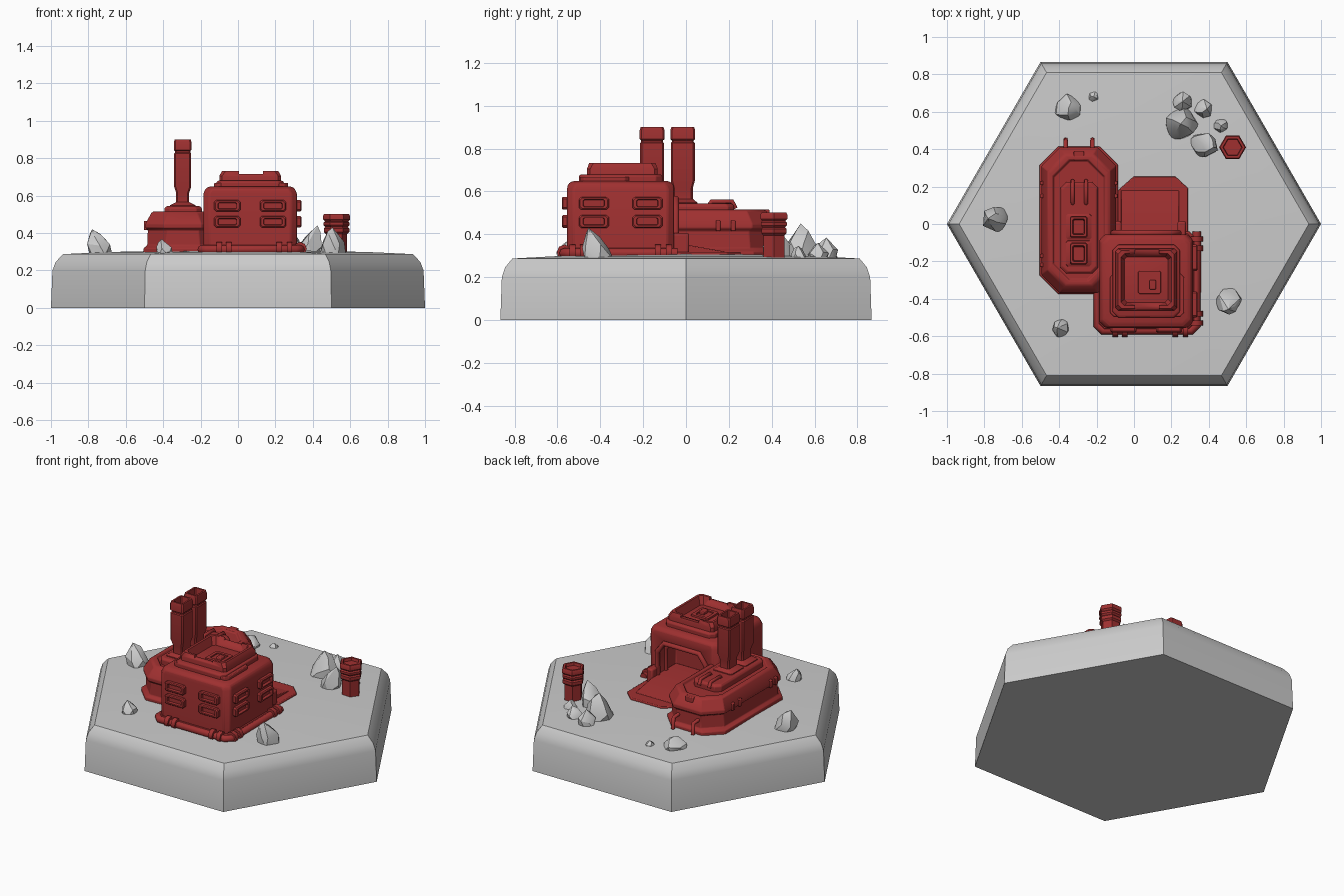
import bpy, bmesh, math, random
from mathutils import Matrix, Vector

red = bpy.data.materials.new("red_paint")
red.diffuse_color = (0.35, 0.03, 0.03, 1)


def finish(name, bm, mat=red, bevel=0.0, angle=30):
    bmesh.ops.recalc_face_normals(bm, faces=bm.faces)
    me = bpy.data.meshes.new(name)
    bm.to_mesh(me)
    bm.free()
    ob = bpy.data.objects.new(name, me)
    bpy.context.collection.objects.link(ob)
    if mat:
        me.materials.append(mat)
    bpy.ops.object.select_all(action='DESELECT')
    ob.select_set(True)
    bpy.context.view_layer.objects.active = ob
    bpy.ops.object.shade_smooth_by_angle(angle=math.radians(angle))
    if bevel:
        m = ob.modifiers.new("bevel", 'BEVEL')
        m.width, m.segments, m.limit_method = bevel, 2, 'ANGLE'
    return ob


def skin(name, rings, **kw):
    """Join point rings into a capped shell."""
    bm = bmesh.new()
    vs = [[bm.verts.new(p) for p in r] for r in rings]
    n = len(vs[0])
    for a, b in zip(vs, vs[1:]):
        for i in range(n):
            bm.faces.new((a[i], a[(i + 1) % n], b[(i + 1) % n], b[i]))
    bm.faces.new(vs[0][::-1])
    bm.faces.new(vs[-1])
    return finish(name, bm, **kw)


def loft(name, loc, secs, rot=Matrix(), **kw):
    """Stack chamfered rectangles (half x, half y, z, corner cut)."""
    rings = []
    for hx, hy, z, c in secs:
        pts = [(hx, hy - c), (hx - c, hy), (c - hx, hy), (-hx, hy - c),
               (-hx, c - hy), (c - hx, -hy), (hx - c, -hy), (hx, c - hy)]
        rings.append([Vector(loc) + (rot @ Vector((x, y, z))) for x, y in pts])
    return skin(name, rings, **kw)


def box(name, loc, size, bevel=0.005):
    bm = bmesh.new()
    bmesh.ops.create_cube(bm, size=1)
    bmesh.ops.scale(bm, vec=size, verts=bm.verts)
    bmesh.ops.translate(bm, vec=loc, verts=bm.verts)
    return finish(name, bm, bevel=bevel)


def polyring(r, z, n=6, c=(0, 0)):
    return [(c[0] + r * math.cos(i * math.tau / n), c[1] + r * math.sin(i * math.tau / n), z)
            for i in range(n)]


def tube(name, pts, r):
    cu = bpy.data.curves.new(name, 'CURVE')
    cu.dimensions, cu.bevel_depth, cu.bevel_resolution, cu.use_fill_caps = '3D', r, 2, True
    sp = cu.splines.new('POLY')
    sp.points.add(len(pts) - 1)
    for p, q in zip(sp.points, pts):
        p.co = (*q, 1)
    cu.materials.append(red)
    ob = bpy.data.objects.new(name, cu)
    bpy.context.collection.objects.link(ob)
    return ob


def cut(ob, cutter):
    m = ob.modifiers.new("cut", 'BOOLEAN')
    m.operation, m.object, m.solver = 'DIFFERENCE', cutter, 'EXACT'
    bpy.context.view_layer.objects.active = ob
    bpy.ops.object.modifier_apply(modifier=m.name)
    bpy.data.objects.remove(cutter)


# Hexagonal ground tile
skin("hex_tile", [polyring(r, z) for r, z in
     ((1, 0), (0.992, 0.2), (0.975, 0.245), (0.935, 0.287), (0.7, 0.298), (0.3, 0.307))],
     mat=None, angle=40)

# Main block with a hangar opening in the back wall
C = (0.065, -0.305)
body = loft("main_block", (*C, 0), [(0.25, 0.25, 0.29, 0.03), (0.25, 0.25, 0.61, 0.03),
            (0.24, 0.245, 0.635, 0.035), (0.222, 0.225, 0.648, 0.035)])
arch = [(-0.11, 0.335), (-0.11, 0.5), (-0.06, 0.565), (0.19, 0.565), (0.24, 0.5), (0.24, 0.335)]
cut(body, skin("opening_cutter", [[(x, y, z) for x, z in arch] for y in (-0.24, 0.1)]))
m = body.modifiers.new("bevel", 'BEVEL')
m.width, m.segments, m.limit_method = 0.008, 2, 'ANGLE'
tube("hangar_frame", [(x, -0.048, z) for x, z in arch], 0.016)
tube("hangar_inner_rib", [(x * 0.96 + 0.003, -0.13, z - 0.006) for x, z in arch], 0.012)

# Roof tiers with a sunken pit
loft("roof_tier", (*C, 0), [(0.18, 0.195, 0.63, 0.03), (0.18, 0.195, 0.672, 0.03),
     (0.17, 0.185, 0.68, 0.03)], bevel=0.005)
loft("roof_ledge", (C[0] + 0.005, -0.38, 0), [(0.198, 0.115, 0.64, 0.02),
     (0.198, 0.115, 0.668, 0.02)], bevel=0.005)
para = loft("parapet", (C[0], -0.297, 0), [(0.165, 0.165, 0.66, 0.015), (0.165, 0.165, 0.705, 0.015),
            (0.15, 0.155, 0.732, 0.02), (0.135, 0.14, 0.732, 0.02), (0.115, 0.12, 0.675, 0.015)])
cut(para, box("notch_cutter", (C[0] + 0.005, -0.3, 0.765), (0.13, 0.5, 0.1), 0))
loft("roof_hatch", (0.083, -0.312, 0), [(0.063, 0.063, 0.67, 0.008), (0.06, 0.06, 0.69, 0.008),
     (0.04, 0.04, 0.69, 0.005), (0.04, 0.04, 0.682, 0.005)])
box("hatch_handle", (0.1, -0.325, 0.69), (0.035, 0.05, 0.025))

# Windows on the front and right walls
front = Matrix.Rotation(math.radians(90), 3, 'X')
right = Matrix.Rotation(math.radians(90), 3, 'Z') @ front
win = [(0.07, 0.03, -0.01, 0.01), (0.07, 0.03, 0.018, 0.01), (0.064, 0.025, 0.024, 0.01),
       (0.05, 0.017, 0.024, 0.005), (0.048, 0.015, 0.006, 0.005)]
for z in (0.545, 0.46):
    for s in (-1, 1):
        loft("front_window", (C[0] + s * 0.122, -0.555, z), win, front)
        loft("side_window", (0.315, C[1] + s * 0.125, z), win, right)

# Pipe around the foot with clamps
loft("plinth", (*C, 0), [(0.26, 0.265, 0.28, 0.03), (0.26, 0.265, 0.322, 0.03),
     (0.25, 0.255, 0.335, 0.03)])
tube("foot_pipe", [(-0.195, -0.3, 0.312), (-0.195, -0.54, 0.312), (-0.165, -0.57, 0.312),
     (0.305, -0.57, 0.312), (0.335, -0.54, 0.312), (0.335, -0.04, 0.312)], 0.023)
for x in (-0.1, -0.05, 0.22, 0.275):
    tube("front_clamp", [(x - 0.014, -0.567, 0.316), (x + 0.014, -0.567, 0.316)], 0.036)
for y in (-0.53, -0.48, -0.13, -0.08):
    tube("side_clamp", [(0.332, y - 0.014, 0.316), (0.332, y + 0.014, 0.316)], 0.036)

# Ramp and ground apron behind the hangar
apron = [(-0.085, -0.06), (0.29, -0.06), (0.29, 0.19), (0.22, 0.255), (0.0, 0.255), (-0.085, 0.18)]
skin("apron", [[(x, y, z) for x, y in apron] for z in (0.285, 0.318)], bevel=0.005)
skin("ramp", [[(x, -0.24, 0.3), (x, 0.18, 0.3), (x, 0.18, 0.32), (x, 0.0, 0.352), (x, -0.24, 0.352)]
     for x in (-0.07, 0.24)], bevel=0.004)
for x in (-0.09, 0.255):
    box("door_post", (x, -0.03, 0.35), (0.045, 0.09, 0.11), 0.01)

# Long annex with cut corners and a sunken roof
A = (-0.295, 0.02)
loft("annex", (*A, 0), [(0.21, 0.395, 0.28, 0.1), (0.21, 0.395, 0.318, 0.1), (0.19, 0.378, 0.335, 0.1),
     (0.187, 0.375, 0.415, 0.1), (0.2, 0.39, 0.428, 0.1), (0.2, 0.39, 0.448, 0.1),
     (0.168, 0.355, 0.508, 0.09), (0.155, 0.342, 0.516, 0.09), (0.14, 0.325, 0.516, 0.09),
     (0.132, 0.315, 0.5, 0.085)], bevel=0.004)
loft("annex_roof_strip", (-0.293, -0.02, 0), [(0.1, 0.245, 0.49, 0.03), (0.1, 0.245, 0.532, 0.03),
     (0.09, 0.235, 0.543, 0.03)], bevel=0.004)
for y in (0.22, 0.15, -0.17, -0.22):
    for s in (-1, 1):
        box("annex_rib", (A[0] + s * 0.195, y, 0.44), (0.025, 0.022, 0.05))
box("annex_end_vent", (-0.295, 0.365, 0.495), (0.055, 0.05, 0.04))
for x in (-0.365, -0.222):
    tube("end_hook", [(x, 0.38, 0.385), (x, 0.445, 0.38), (x, 0.45, 0.31)], 0.012)
for x in (-0.328, -0.256):
    tube("roof_pipe", [(x, 0.23, 0.52), (x, 0.215, 0.553), (x, 0.12, 0.553), (x, 0.105, 0.53)], 0.011)

# Twin square chimneys
stack = [(0.07, 0.07, 0.53, 0.01), (0.068, 0.068, 0.548, 0.01), (0.035, 0.047, 0.565, 0.008),
         (0.035, 0.047, 0.615, 0.008), (0.046, 0.056, 0.65, 0.008), (0.046, 0.056, 0.825, 0.008),
         (0.041, 0.051, 0.83, 0.008), (0.041, 0.051, 0.838, 0.008), (0.047, 0.058, 0.844, 0.008),
         (0.047, 0.058, 0.885, 0.008), (0.043, 0.053, 0.9, 0.008), (0.032, 0.042, 0.9, 0.006),
         (0.028, 0.036, 0.84, 0.006)]
for y in (-0.015, -0.158):
    loft("chimney", (-0.296, y, 0), stack)

# Hexagonal vent post
skin("vent_post", [polyring(r, z, c=(0.527, 0.41)) for r, z in
     ((0.057, 0.28), (0.057, 0.395), (0.068, 0.405), (0.068, 0.425), (0.06, 0.432), (0.07, 0.442),
      (0.07, 0.455), (0.062, 0.462), (0.072, 0.472), (0.072, 0.492), (0.066, 0.502),
      (0.052, 0.502), (0.048, 0.485))])

# Scattered rocks: x, y, radius, top z, peak offset x, y
rocks = [(-0.35, 0.62, 0.078, 0.36, 0, 0), (-0.215, 0.68, 0.03, 0.32, 0, 0),
         (0.25, 0.535, 0.095, 0.45, 0, 0), (0.26, 0.655, 0.055, 0.385, 0, 0),
         (0.37, 0.615, 0.052, 0.36, 0.02, 0), (0.36, 0.43, 0.075, 0.44, 0.065, -0.02),
         (0.465, 0.525, 0.042, 0.345, 0, 0), (0.505, -0.405, 0.072, 0.43, 0, -0.05),
         (-0.39, -0.555, 0.05, 0.368, -0.02, 0), (-0.73, 0.03, 0.07, 0.42, -0.05, 0)]
random.seed(4)
for x, y, r, top, px, py in rocks:
    bm = bmesh.new()
    h = top - 0.28
    for t, w, n in ((0, 0.95, 6), (0.4, 0.95, 6), (0.75, 0.5, 4)):
        for i in range(n):
            a = (i + random.uniform(-0.25, 0.25) + t) * math.tau / n
            q = w * r * random.uniform(0.85, 1.08)
            k = t * 0.85
            bm.verts.new((x + px * k + q * math.cos(a), y + py * k + q * math.sin(a),
                          0.28 + h * t + (random.uniform(-0.1, 0.1) * h if t else 0)))
    bm.verts.new((x + px, y + py, top))
    res = bmesh.ops.convex_hull(bm, input=bm.verts)
    junk = {v for v in res["geom_interior"] if isinstance(v, bmesh.types.BMVert)}
    bmesh.ops.delete(bm, geom=list(junk), context='VERTS')
    finish("rock", bm, mat=None, angle=28)
